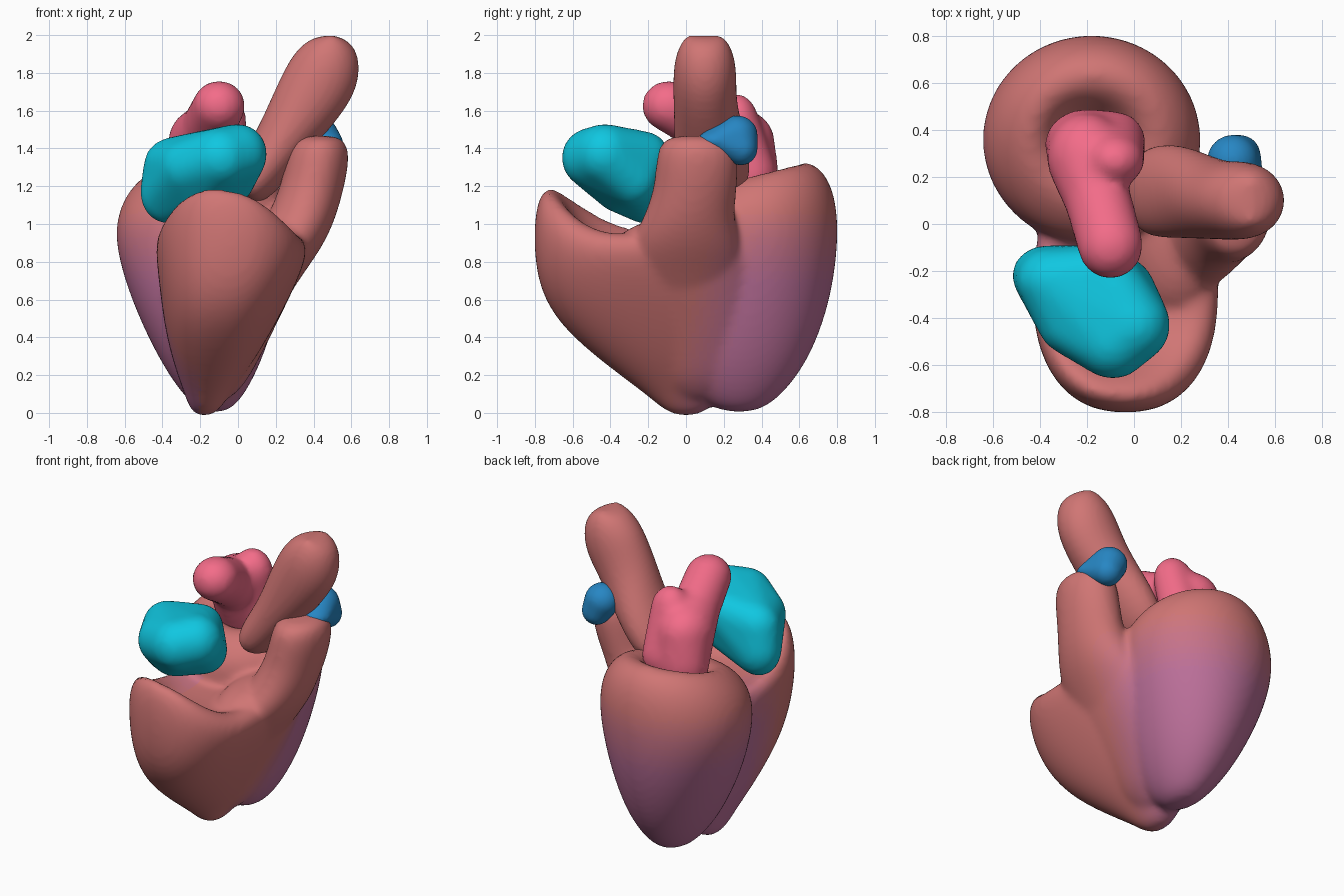
import bpy, bmesh, math
from mathutils import Matrix, Vector

if "Cube" in bpy.data.objects:
    bpy.data.objects.remove(bpy.data.objects["Cube"])

SIDES = 32


def material(name, rgb):
    m = bpy.data.materials.new(name)
    m.diffuse_color = (*rgb, 1)
    m.use_nodes = True
    m.node_tree.nodes["Principled BSDF"].inputs["Base Color"].default_value = m.diffuse_color
    return m


def skin(bm, rings):
    """Bridge rings of points into a closed shell with capped ends."""
    vr = [[bm.verts.new(p) for p in r] for r in rings]
    n = len(vr[0])
    for a, b in zip(vr, vr[1:]):
        for i in range(n):
            j = (i + 1) % n
            bm.faces.new((a[i], a[j], b[j], b[i]))
    bm.faces.new(vr[0][::-1])
    bm.faces.new(vr[-1])


def loft(bm, sections, square=1.0):
    """Sections: cx, cy, z, rx, ry, tilt along y, extra rise at the front."""
    rings = []
    for cx, cy, z, rx, ry, tilt, rise in sections:
        ring = []
        for i in range(SIDES):
            a = math.tau * i / SIDES
            c, s = math.cos(a), math.sin(a)
            c, s = (math.copysign(abs(v) ** square, v) for v in (c, s))
            ring.append((cx + rx * c, cy + ry * s,
                         z + tilt * ry * s + rise * max(0, -math.sin(a + .2)) ** 1.6))
        rings.append(ring)
    skin(bm, rings)


def sweep(bm, path):
    """Path in the xz plane: x, y, z, in-plane radius, y radius."""
    rings = []
    for k, (x, y, z, r, ry) in enumerate(path):
        a, b = path[max(k - 1, 0)], path[min(k + 1, len(path) - 1)]
        d = Vector((b[0] - a[0], 0, b[2] - a[2])).normalized()
        side = Vector((d.z, 0, -d.x))
        rings.append([Vector((x, y, z)) + side * r * math.cos(t) + Vector((0, ry * math.sin(t), 0))
                      for t in (math.tau * i / SIDES for i in range(SIDES))])
    skin(bm, rings)


def hull(bm, items):
    """Convex skin stretched over ellipsoids: x, y, z, rx, ry, rz."""
    pts = bmesh.new()
    for x, y, z, rx, ry, rz in items:
        bmesh.ops.create_uvsphere(pts, u_segments=24, v_segments=16, radius=1,
                                  matrix=Matrix.Translation((x, y, z)) @ Matrix.Diagonal((rx, ry, rz, 1)))
    verts = [bm.verts.new(v.co) for v in pts.verts]
    pts.free()
    res = bmesh.ops.convex_hull(bm, input=verts)
    loose = [v for v in res["geom_interior"] if isinstance(v, bmesh.types.BMVert)]
    bmesh.ops.delete(bm, geom=loose, context='VERTS')


def finish(name, bm, mats, subsurf=0, voxel=0.02, smooth=6):
    """Fuse the shells into one organic surface."""
    bmesh.ops.recalc_face_normals(bm, faces=bm.faces)
    me = bpy.data.meshes.new(name)
    bm.to_mesh(me)
    bm.free()
    ob = bpy.data.objects.new(name, me)
    bpy.context.collection.objects.link(ob)
    if subsurf:
        ob.modifiers.new("round", 'SUBSURF').levels = subsurf
    rm = ob.modifiers.new("fuse", 'REMESH')
    rm.mode, rm.voxel_size = 'VOXEL', voxel
    sm = ob.modifiers.new("relax", 'SMOOTH')
    sm.factor, sm.iterations = 0.5, smooth
    deps = bpy.context.evaluated_depsgraph_get()
    new = bpy.data.meshes.new_from_object(ob.evaluated_get(deps))
    ob.modifiers.clear()
    ob.data = new
    new.name = name
    new.materials.clear()
    for m in mats:
        new.materials.append(m)
    for p in new.polygons:
        p.use_smooth = True
    return ob


# muscle colours, rose fading to mauve
rose, mauve = Vector((0.63, 0.18, 0.175)), Vector((0.50, 0.16, 0.32))
STEPS = 10
muscle = [material(f"muscle_{i}", rose.lerp(mauve, i / (STEPS - 1))) for i in range(STEPS)]

# ventricles
bm = bmesh.new()
loft(bm, [  # left ventricle with a dished top
    (-.12, .28, .00, .07, .10, 0, 0),
    (-.13, .28, .10, .17, .24, 0, 0),
    (-.145, .30, .30, .285, .365, 0, 0),
    (-.17, .33, .60, .40, .44, 0, 0),
    (-.185, .36, .90, .475, .45, 0, 0),
    (-.175, .36, 1.08, .46, .44, .10, 0),
    (-.17, .36, 1.20, .39, .38, .2, 0),
    (-.17, .36, 1.27, .29, .28, .26, 0),
    (-.18, .36, 1.24, .20, .18, .26, 0),
    (-.18, .36, 1.15, .14, .12, .1, 0),
    (-.18, .35, 1.10, .06, .06, 0, 0)])
loft(bm, [  # right ventricle with a raised front lip
    (-.18, .00, -.02, .06, .08, 0, 0),
    (-.165, .00, .09, .115, .20, 0, 0),
    (-.135, -.08, .25, .205, .34, 0, 0),
    (-.10, -.18, .45, .29, .48, 0, 0),
    (-.06, -.25, .65, .355, .53, 0, 0),
    (-.035, -.28, .82, .40, .53, 0, .06),
    (-.035, -.28, .91, .40, .52, 0, .20),
    (-.045, -.28, .96, .34, .46, 0, .26),
    (-.05, -.28, .94, .27, .37, 0, .20),
    (-.05, -.27, .91, .20, .28, 0, .03),
    (-.05, -.27, .90, .08, .1, 0, 0)], square=.86)
loft(bm, [  # wall joining the two chambers on the right
    (-.13, .08, .05, .06, .12, 0, 0),
    (-.10, .09, .15, .14, .25, 0, 0),
    (-.05, .09, .30, .17, .31, 0, 0),
    (.03, .06, .50, .19, .37, 0, 0),
    (.11, .00, .72, .215, .40, 0, 0),
    (.17, -.03, .88, .23, .38, 0, 0),
    (.20, -.02, .98, .19, .30, 0, 0),
    (.22, .02, 1.04, .10, .16, 0, 0)])
loft(bm, [  # outflow tract
    (.00, .02, .35, .12, .22, 0, 0),
    (.10, .00, .65, .18, .31, 0, 0),
    (.24, -.01, .86, .20, .31, 0, 0),
    (.33, .01, 1.02, .185, .24, 0, 0),
    (.39, .05, 1.18, .17, .22, 0, 0),
    (.42, .06, 1.33, .17, .22, 0, 0),
    (.43, .06, 1.43, .15, .20, 0, 0),
    (.43, .05, 1.47, .09, .12, 0, 0)])
heart = finish("ventricles", bm, muscle, subsurf=2, smooth=10)
for p in heart.data.polygons:
    c = p.center
    low = min(1, max(0, (1.08 - c.z) / .4))
    edge = .22 * c.z if c.x > -.2 else -.3
    back = min(1, max(0, (c.y - edge + .1) / .28))
    p.material_index = round(low * back * (STEPS - 1))

# aorta with a small dimple in its end
bm = bmesh.new()
sweep(bm, [
    (.02, .13, 1.15, .08, .14), (.08, .14, 1.22, .13, .20), (.21, .14, 1.40, .14, .20),
    (.345, .10, 1.61, .18, .165), (.45, .10, 1.78, .20, .17), (.49, .10, 1.90, .165, .155),
    (.50, .10, 1.985, .10, .11), (.50, .09, 2.01, .05, .06), (.495, .09, 1.94, .03, .035)])
finish("aorta", bm, [muscle[0]], subsurf=2, voxel=.015, smooth=4)

# left atrium: chain of stretched lobes
bm = bmesh.new()
lobes = [(-.20, .34, 1.26, .18, .15, .22), (-.20, .28, 1.44, .17, .19, .17),
         (-.16, .13, 1.51, .14, .18, .14), (-.10, -.09, 1.625, .14, .145, .135)]
for pair in zip(lobes, lobes[1:]):
    hull(bm, pair)
hull(bm, [(-.08, .27, 1.55, .125, .11, .14), (-.08, .35, 1.27, .13, .13, .14), lobes[0]])
finish("left_atrium", bm, [material("pink", (.9, .15, .25))], smooth=14)

# right atrium
bm = bmesh.new()
hull(bm, [(-.37, -.22, 1.17, .15, .13, .17), (-.34, -.24, 1.31, .16, .14, .15),
          (-.12, -.22, 1.36, .14, .13, .13), (.00, -.43, 1.37, .155, .16, .16),
          (-.09, -.50, 1.35, .16, .16, .16), (-.26, -.42, 1.30, .15, .14, .15),
          (-.22, -.35, 1.20, .15, .14, .14), (-.06, -.28, 1.24, .15, .14, .15)])
finish("right_atrium", bm, [material("cyan", (.005, .57, .75))], smooth=10)

# pulmonary artery stub
bm = bmesh.new()
hull(bm, [(.42, .27, 1.47, .11, .11, .105), (.46, .16, 1.44, .095, .10, .06), (.45, .29, 1.40, .09, .09, .09)])
finish("pulmonary_artery", bm, [material("blue", (.02, .24, .55))], voxel=.012, smooth=8)
